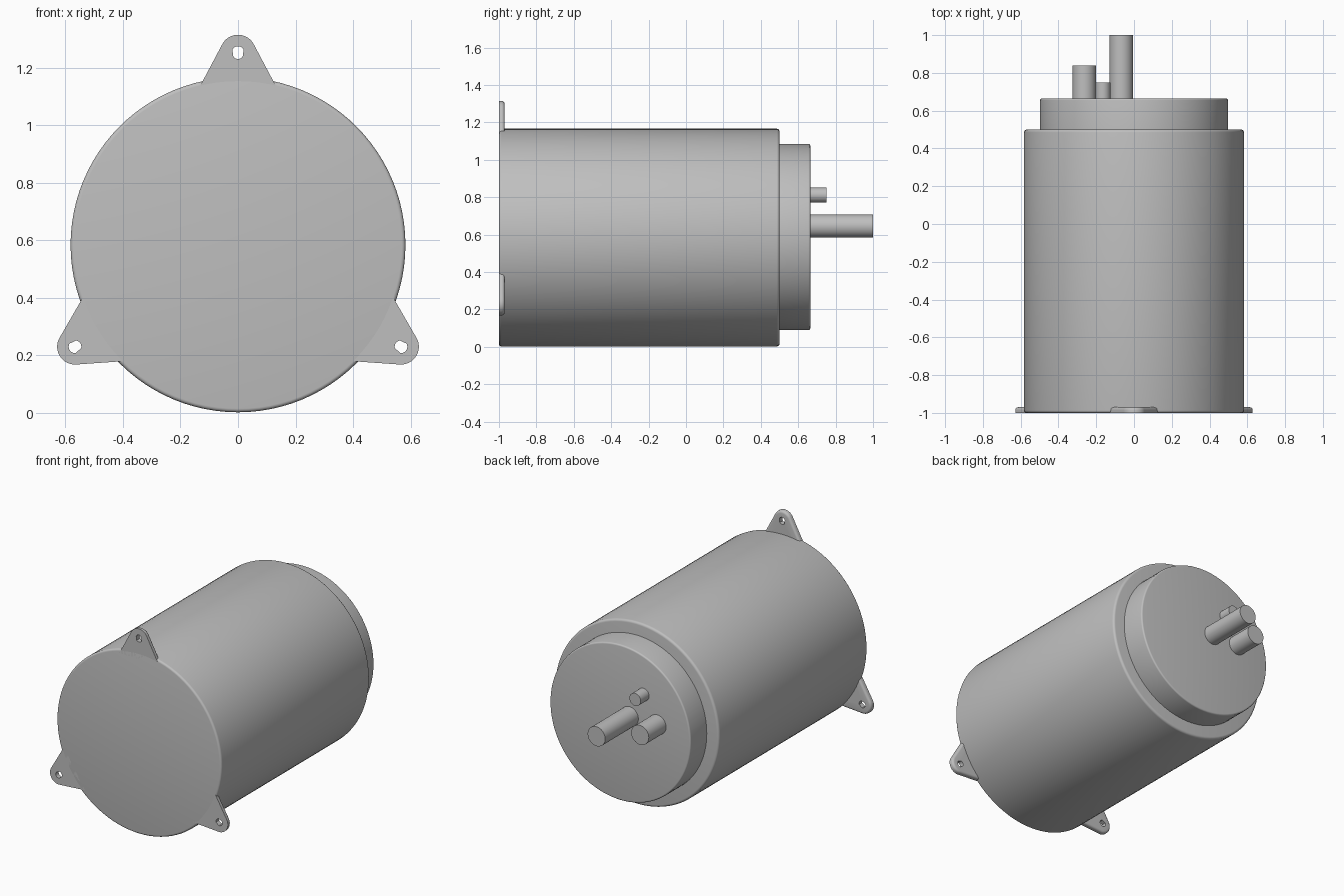
import bpy, bmesh, math
from mathutils import Vector

cube = bpy.data.objects.get("Cube")
if cube:
    bpy.data.objects.remove(cube)

metal = bpy.data.materials.new("plain grey metal")
metal.use_nodes = True
grey = (0.52, 0.52, 0.52, 1)
metal.diffuse_color = grey
metal.node_tree.nodes["Principled BSDF"].inputs["Base Color"].default_value = grey

AXIS_Z = 0.584
FRONT = -1.0


def loft(name, rings, close=False):
    """Skin matching rings of points; cap the ends or join last to first."""
    bm = bmesh.new()
    loops = [[bm.verts.new(p) for p in ring] for ring in rings]
    pairs = list(zip(loops, loops[1:]))
    if close:
        pairs.append((loops[-1], loops[0]))
    else:
        bm.faces.new(loops[0])
        bm.faces.new(loops[-1])
    n = len(loops[0])
    for a, b in pairs:
        for i in range(n):
            j = (i + 1) % n
            bm.faces.new((a[i], a[j], b[j], b[i]))
    bmesh.ops.recalc_face_normals(bm, faces=bm.faces)
    mesh = bpy.data.meshes.new(name)
    bm.to_mesh(mesh)
    bm.free()
    mesh.materials.append(metal)
    obj = bpy.data.objects.new(name, mesh)
    bpy.context.collection.objects.link(obj)
    bpy.ops.object.select_all(action='DESELECT')
    obj.select_set(True)
    bpy.context.view_layer.objects.active = obj
    bpy.ops.object.shade_smooth_by_angle(angle=math.radians(35))
    return obj


def fillet(size, steps=4):
    """Inward shift and depth of each step of a rounded edge, side to end."""
    turns = [math.pi / 2 * i / steps for i in range(steps + 1)]
    return [(size * (1 - math.cos(t)), size * (1 - math.sin(t))) for t in turns]


def cylinder(name, x, z, radius, y0, y1, front=0, back=0, sides=96):
    """Cylinder along y with optional rounded ends."""
    profile = [(radius - s, y0 + d) for s, d in reversed(fillet(front))] if front else [(radius, y0)]
    profile += [(radius - s, y1 - d) for s, d in fillet(back)] if back else [(radius, y1)]
    angles = [math.tau * i / sides for i in range(sides)]
    return loft(name, [[(x + r * math.cos(a), y, z + r * math.sin(a)) for a in angles]
                       for r, y in profile])


# Main can and stepped rear cap
cylinder("body", 0, AXIS_Z, 0.582, FRONT, 0.5, front=0.013, back=0.015)
cylinder("rear_cap", 0, AXIS_Z + 0.003, 0.497, 0.48, 0.665, back=0.01)

# Rear pipes
cylinder("long_pipe", -0.067, 0.645, 0.062, 0.65, 1.0, sides=48)
cylinder("medium_pipe", -0.263, 0.645, 0.062, 0.65, 0.84, sides=48)
cylinder("small_pipe", -0.165, 0.811, 0.04, 0.65, 0.75, sides=48)

# Mounting ears: tapered tabs with a round tip and a through hole
TIP, HOLE, REACH, ROOT = 0.062, 0.022, 0.668, -0.13
THICK, EDGE = 0.03, 0.015
TAPER = math.radians(28)


def ear_outline(inset):
    r = TIP - inset
    sweep = math.pi / 2 - TAPER
    points = [Vector((r * math.cos(t), r * math.sin(t)))
              for t in (sweep * (i / 12 - 1) for i in range(25))]
    half = (r - ROOT * math.sin(TAPER)) / math.cos(TAPER)
    points += [Vector((ROOT, half * (1 - i / 4))) for i in range(9)]
    return points


def mounting_ear(name, degrees):
    a = math.radians(degrees)
    out, side = Vector((math.cos(a), math.sin(a))), Vector((-math.sin(a), math.cos(a)))

    def place(points, y):
        flat = [out * (REACH + p.x) + side * p.y for p in points]
        return [(p.x, y, AXIS_Z + p.y) for p in flat]

    back = FRONT + THICK
    hole = [p.normalized() * HOLE for p in ear_outline(0)]
    rings = [place(hole, back), place(hole, FRONT), place(ear_outline(0), FRONT)]
    rings += [place(ear_outline(s), back - d) for s, d in fillet(EDGE)]
    return loft(name, rings, close=True)


for ear_name, ear_angle in (("top_ear", 90), ("left_ear", -32), ("right_ear", 212)):
    mounting_ear(ear_name, ear_angle)
